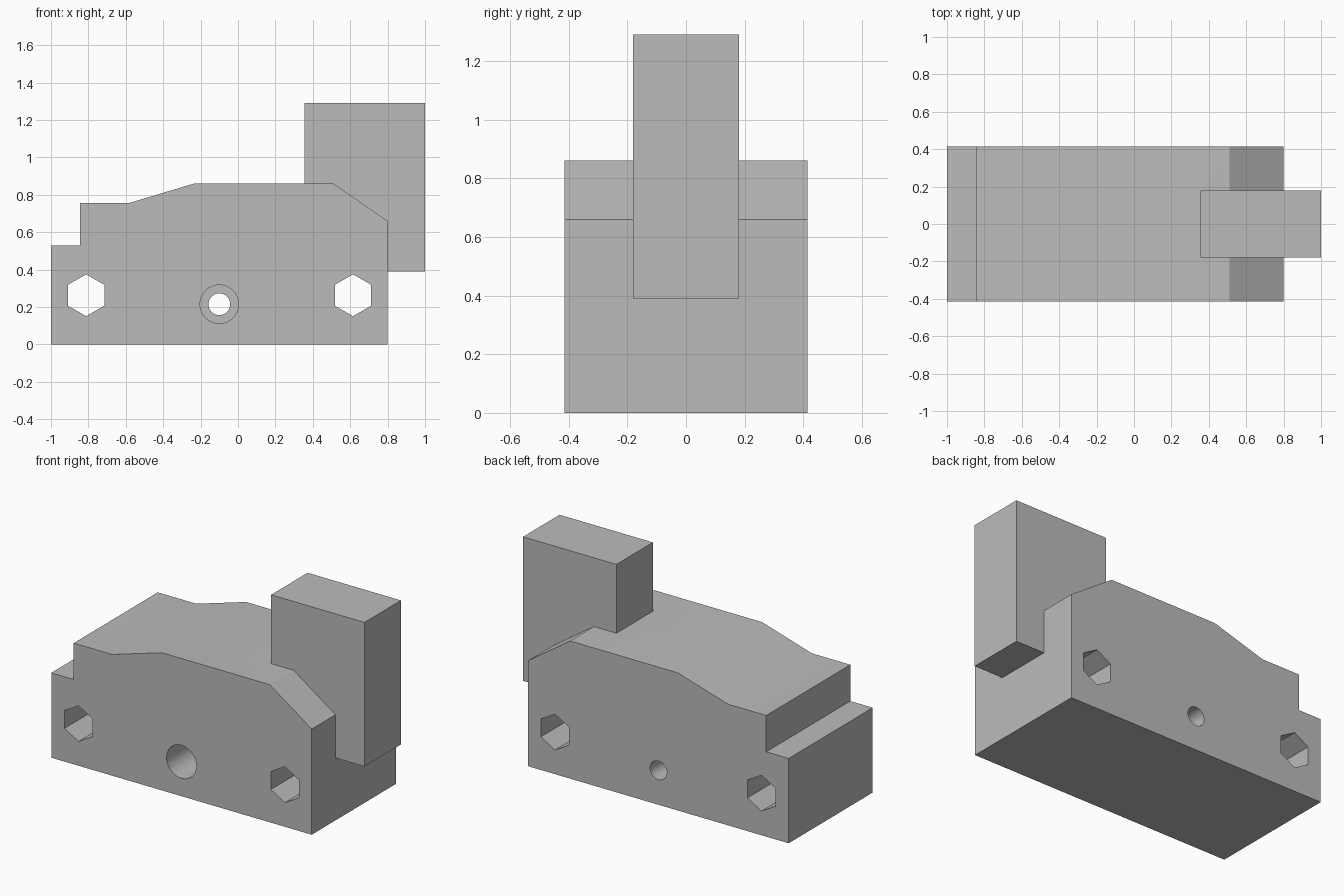
import bpy, bmesh, math
from mathutils import Matrix, Vector

default = bpy.data.objects.get("Cube")
if default:
    bpy.data.objects.remove(default, do_unlink=True)

HALF = 0.415  # half depth of the body

grey = bpy.data.materials.new("plain grey")
grey.use_nodes = True
grey.diffuse_color = (0.5, 0.5, 0.5, 1)
grey.node_tree.nodes["Principled BSDF"].inputs["Base Color"].default_value = (0.5, 0.5, 0.5, 1)


def extrude_profile(name, points, y0, y1):
    """Solid from an x-z outline, extruded along y."""
    bm = bmesh.new()
    face = bm.faces.new([bm.verts.new((x, y0, z)) for x, z in points])
    grown = bmesh.ops.extrude_face_region(bm, geom=[face])["geom"]
    moved = [v for v in grown if isinstance(v, bmesh.types.BMVert)]
    bmesh.ops.translate(bm, verts=moved, vec=Vector((0, y1 - y0, 0)))
    bmesh.ops.recalc_face_normals(bm, faces=bm.faces)
    mesh = bpy.data.meshes.new(name)
    bm.to_mesh(mesh)
    bm.free()
    mesh.materials.append(grey)
    obj = bpy.data.objects.new(name, mesh)
    bpy.context.collection.objects.link(obj)
    return obj


def ring(x, z, radius, sides):
    """Regular polygon outline with a corner at the top."""
    turn = math.tau / sides
    return [(x + radius * math.sin(i * turn), z + radius * math.cos(i * turn))
            for i in range(sides)]


def activate(obj):
    bpy.ops.object.select_all(action="DESELECT")
    obj.select_set(True)
    bpy.context.view_layer.objects.active = obj


def drill(target, points, y0, y1):
    cutter = extrude_profile("hole_cutter", points, y0, y1)
    cutter.hide_render = True
    mod = target.modifiers.new("hole", "BOOLEAN")
    mod.operation = "DIFFERENCE"
    mod.solver = "EXACT"
    mod.object = cutter
    activate(target)
    bpy.ops.object.modifier_apply(modifier=mod.name)
    bpy.data.objects.remove(cutter, do_unlink=True)


# Stepped body with a sloped top and a chamfered end
body = extrude_profile("body", [
    (-1, 0), (0.8, 0), (0.8, 0.66), (0.51, 0.86), (-0.235, 0.86),
    (-0.58, 0.757), (-0.845, 0.757), (-0.845, 0.53), (-1, 0.53)], -HALF, HALF)

# Hexagonal through holes
for x in (-0.812, 0.615):
    drill(body, ring(x, 0.263, 0.112, 6), -1, 1)

# Round through hole with a wider bore from the front
drill(body, ring(-0.1, 0.215, 0.058, 48), -1, 1)
drill(body, ring(-0.1, 0.215, 0.103, 48), -1, 0)

# Upright block set into the chamfered end
block = extrude_profile("upright_block", [
    (0.355, 0.39), (1, 0.39), (1, 1.29), (0.355, 1.29)], -0.18, 0.18)

# One solid, smooth only across shallow angles
join = body.modifiers.new("join", "BOOLEAN")
join.operation = "UNION"
join.solver = "EXACT"
join.object = block
activate(body)
bpy.ops.object.modifier_apply(modifier=join.name)
bpy.data.objects.remove(block, do_unlink=True)
body.name = "clamp_body"
bpy.ops.object.shade_smooth_by_angle(angle=math.radians(30))
